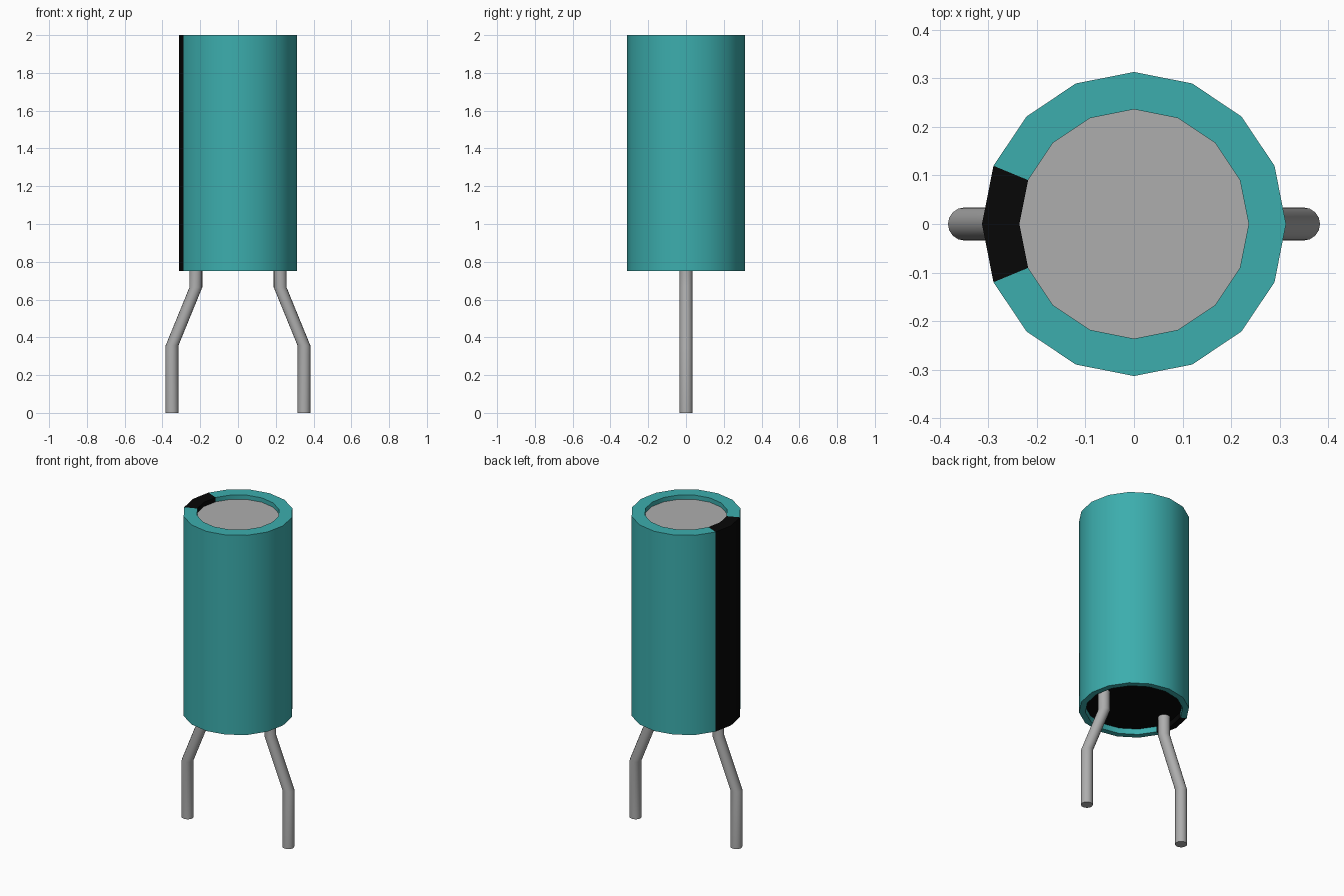
import bpy, bmesh, math

cube = bpy.data.objects.get("Cube")
if cube:
    bpy.data.objects.remove(cube, do_unlink=True)

SIDES = 16


def material(name, rgb):
    mat = bpy.data.materials.new(name)
    mat.use_nodes = True
    mat.diffuse_color = (*rgb, 1)
    mat.node_tree.nodes["Principled BSDF"].inputs["Base Color"].default_value = (*rgb, 1)
    return mat


teal = material("teal", (0.045, 0.42, 0.42))
black = material("black", (0.002, 0.002, 0.002))
grey = material("metal grey", (0.42, 0.42, 0.42))


def loft(name, rings, mats, capped=True, rule=None):
    """Skin horizontal circles given as (centre x, height, radius)."""
    bm = bmesh.new()
    loops = []
    for cx, z, r in rings:
        angles = [2 * math.pi * i / SIDES for i in range(SIDES)]
        loops.append([bm.verts.new((cx + r * math.cos(a), r * math.sin(a), z)) for a in angles])
    for low, high in zip(loops, loops[1:]):
        for i in range(SIDES):
            j = (i + 1) % SIDES
            bm.faces.new((low[i], low[j], high[j], high[i]))
    if capped:
        bm.faces.new(loops[0][::-1])
        bm.faces.new(loops[-1])
    if rule:
        for face in bm.faces:
            face.material_index = rule(face.calc_center_median())
    mesh = bpy.data.meshes.new(name)
    bm.to_mesh(mesh)
    bm.free()
    for mat in mats:
        mesh.materials.append(mat)
    obj = bpy.data.objects.new(name, mesh)
    bpy.context.collection.objects.link(obj)
    mesh.shade_smooth()
    mesh.set_sharp_from_angle(angle=math.radians(30))
    return obj


# Sleeve with rolled rims; the two columns of faces towards -x form the stripe
def stripe(c):
    return int(c.x < 0 and abs(math.atan2(c.y, -c.x)) < 2 * math.pi / SIDES)


bottom, top, radius = 0.75, 2.0, 0.313
top_hole, bottom_hole = 0.236, 0.277
plug_z, disc_z = bottom + 0.035, top - 0.027
loft("sleeve", [(0, plug_z, bottom_hole), (0, bottom, bottom_hole), (0, bottom, radius),
                (0, top, radius), (0, top, top_hole), (0, disc_z, top_hole)],
     [teal, black], capped=False, rule=stripe)

# Recessed end plates
loft("top_disc", [(0, disc_z - 0.03, top_hole), (0, disc_z, top_hole)], [grey])
loft("bottom_plug", [(0, plug_z, bottom_hole), (0, plug_z + 0.03, bottom_hole)], [black])

# Bent wire legs
for side, name in ((1, "left_leg"), (-1, "right_leg")):
    path = [(0.349, 0), (0.349, 0.357), (0.223, 0.665), (0.223, plug_z)]
    loft(name, [(side * x, z, 0.034) for x, z in path], [grey])
